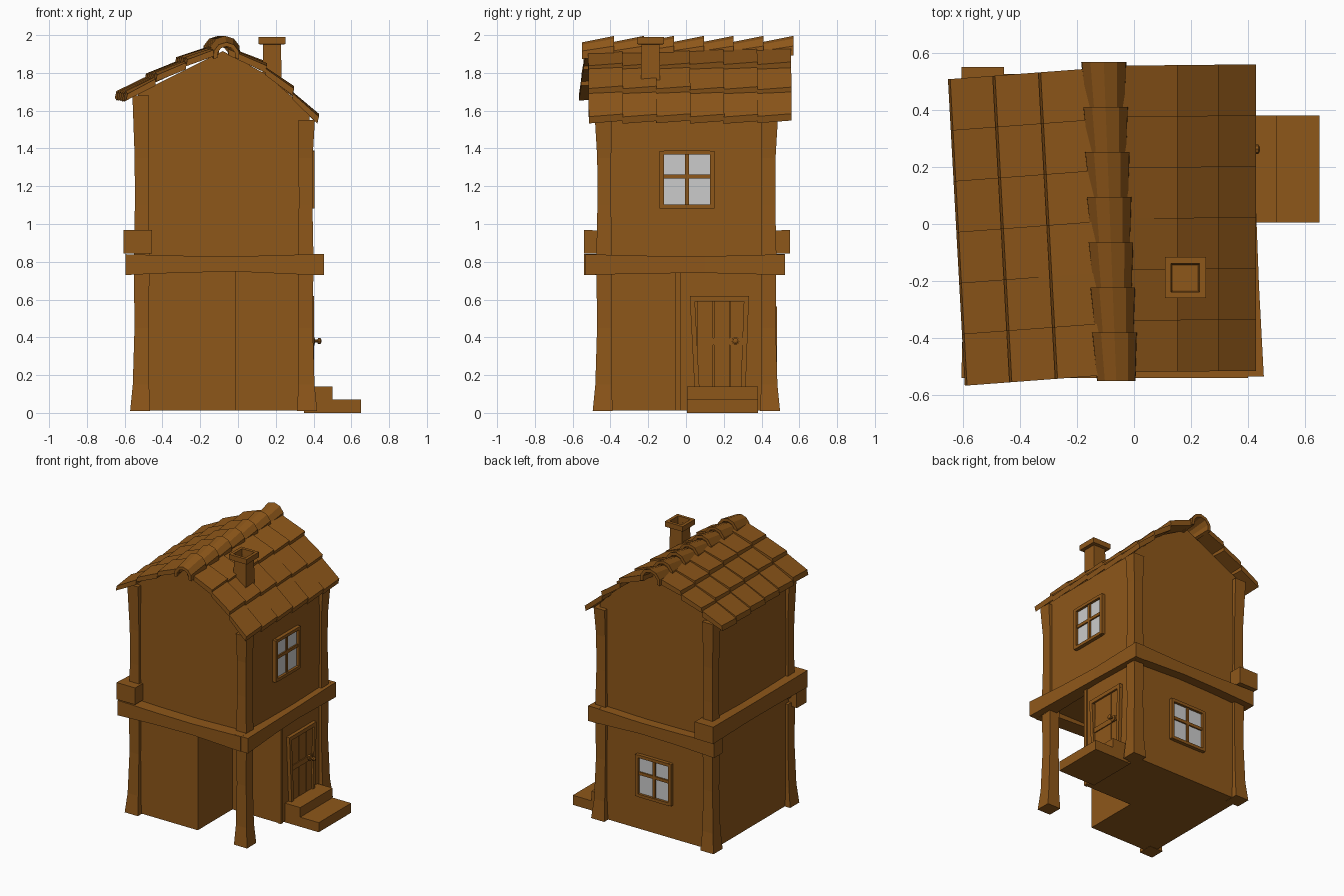
import bpy, bmesh, math, random

if "Cube" in bpy.data.objects:
    bpy.data.objects.remove(bpy.data.objects["Cube"])
random.seed(4)

wood = bpy.data.materials.new("wood")
wood.diffuse_color = (0.27, 0.095, 0.01, 1)
wood.use_nodes = True
wood.node_tree.nodes["Principled BSDF"].inputs["Base Color"].default_value = wood.diffuse_color


def loft(name, rings, mat=wood):
    """Skin a row of equal-length rings and cap both ends."""
    bm = bmesh.new()
    vs = [[bm.verts.new(p) for p in r] for r in rings]
    n = len(rings[0])
    for a, b in zip(vs, vs[1:]):
        for i in range(n):
            j = (i + 1) % n
            bm.faces.new((a[i], a[j], b[j], b[i]))
    bm.faces.new(vs[0])
    bm.faces.new(vs[-1])
    bmesh.ops.recalc_face_normals(bm, faces=bm.faces)
    me = bpy.data.meshes.new(name)
    bm.to_mesh(me)
    bm.free()
    ob = bpy.data.objects.new(name, me)
    bpy.context.collection.objects.link(ob)
    if mat:
        me.materials.append(mat)
    return ob


def rect_z(x0, x1, y0, y1, z):
    return [(x0, y0, z), (x1, y0, z), (x1, y1, z), (x0, y1, z)]


def box(name, x0, x1, y0, y1, z0, z1, mat=wood):
    return loft(name, [rect_z(x0, x1, y0, y1, z0), rect_z(x0, x1, y0, y1, z1)], mat)


# Walls: L-shaped ground floor with open porch corner, gabled upper floor
plan = [(-.53, -.45), (-.01, -.45), (-.01, -.05), (.378, -.05), (.378, .455), (-.53, .455)]
loft("ground_floor", [[(x, y, z) for x, y in plan] for z in (.012, .78)])
gable = [(-.53, .77), (.378, .77), (.378, 1.575), (.29, 1.67), (.145, 1.795), (-.08, 1.915), (-.53, 1.69)]
loft("upper_floor", [[(x, y, z) for x, z in gable] for y in (-.45, .455)])

# Corner posts, flared at both ends
for tx, sx, px in (("left", -1, -.51), ("right", 1, .358)):
    for ty, sy, py in (("front", -1, -.433), ("back", 1, .437)):
        top = 1.55 if sx > 0 else 1.68
        for lvl, prof in (("lower", [(.01, .053, .008), (.15, .043, .004), (.45, .038, 0), (.76, .041, 0)]),
                          ("upper", [(.80, .042, 0), (1.1, .036, 0), (1.35, .037, 0), (top, .044, .005)])):
            loft(f"{ty}_{tx}_{lvl}_post",
                 [rect_z(px + sx * o - h, px + sx * o + h, py + sy * o - h, py + sy * o + h, z) for z, h, o in prof])
# Porch and door-side corner trim
box("porch_corner_trim", .36, .386, -.056, -.03, .012, .76)

# Floor beams, slightly waisted
waist = [(0, 0), (.3, .008), (.6, .011), (1, 0)]
for nm, x0, x1, y0, y1 in (("front", -.595, .40, -.54, -.43), ("back", -.595, .40, .43, .525)):
    loft(nm + "_beam", [[(x0 + (x1 - x0) * t, y, z) for y, z in
                         ((y0, .73 + 1.6 * w), (y1, .73 + 1.6 * w), (y1, .84 - w), (y0, .84 - w))]
                        for t, w in waist])
loft("right_beam", [[(x, -.535 + 1.06 * t, z) for x, z in
                     ((.34, .73 + w), (.455 - .03 * t - w, .73 + w), (.455 - .03 * t - w, .84 - w), (.34, .84 - w))]
                    for t, w in waist])
loft("left_beam", [[(x, -.54 + 1.09 * t, z) for x, z in
                    ((-.605 + w, .845), (-.455, .845), (-.455, .968 - w), (-.605 + w, .968 - w))]
                   for t, w in waist])


# Windows: built facing +x or +y from local (u, z, depth)
def window(name, along_x, u, z, wall):
    def part(nm, u0, u1, z0, z1, d, mat=wood):
        a, b = (u + u0, u + u1), (wall - .01, wall + d)
        if along_x:
            box(f"{name}_{nm}", *a, *b, z + z0, z + z1, mat)
        else:
            box(f"{name}_{nm}", *b, *a, z + z0, z + z1, mat)
    part("glass", -.13, .13, -.14, .14, .008, None)
    for s, t in ((-1, "a"), (1, "b")):
        lo, hi = sorted((s * .122, s * .145))
        part("side_" + t, lo, hi, -.152, .152, .026)
        lo, hi = sorted((s * .132, s * .154))
        part("rail_" + t, -.122, .122, lo, hi, .026)
    part("upright_bar", -.01, .01, -.135, .135, .018)
    part("cross_bar", -.125, .125, .005, .027, .018)


window("upper_window", False, .005, 1.235, .378)
window("back_window", True, -.07, .41, .455)

# Door: planks, frame, cross rail and knob
for i in range(3):
    y = .062 + i * .085
    box(f"door_plank_{i}", .37, .39, y, y + .082, .14, .59)
for nm, yb, yt, w in (("left", .045, .02, .026), ("right", .29, .307, .026)):
    loft(f"door_{nm}_jamb", [rect_z(.365, .403, yb, yb + w, .135), rect_z(.365, .403, yt, yt + w, .615)])
box("door_lintel", .365, .403, .02, .333, .59, .618)
box("door_rail", .37, .397, .06, .305, .36, .397)


def disc(x, r, n=8):
    return [(x, .262 + r * math.cos(k * math.tau / n), .38 + r * math.sin(k * math.tau / n)) for k in range(n)]


loft("door_knob", [disc(.39, .022), disc(.405, .022), disc(.407, .008), disc(.42, .008),
                   disc(.424, .016), disc(.436, .016), disc(.442, .006)])

# Entrance steps
box("lower_step", .35, .65, .005, .38, 0, .07)
box("upper_step", .35, .5, .005, .38, .07, .14)


# Roof tiles: three overlapping courses, six tiles each, on both slopes
def roof(side, pts, ys, shear_x, shear_y):
    for c in range(2, -1, -1):
        (xu, zu), (xl, zl) = pts[c], pts[c + 1]
        for r in range(6):
            lift = random.uniform(0, .01)
            rings = []
            for y, dz in ((ys + r * .1785, 0), (ys + (r + 1) * .1785 + .003, .014)):
                d = dz + lift
                q = ((xu, zu - .012), (xl, zl + d), (xl + .008, zl + d + .036), (xu, zu + d * .5 + .02))
                rings.append([(x + shear_x * (y + .55), y + shear_y * (x + .13), z) for x, z in q])
            loft(f"{side}_tile_{c}_{r}", rings)


roof("right", [(-.05, 1.905), (.145, 1.80), (.288, 1.672), (.42, 1.53)], -.52, 0, .01)
roof("left", [(-.10, 1.91), (-.275, 1.83), (-.435, 1.745), (-.592, 1.645)], -.532, -.055, .075)

# Ridge caps: tapered half tubes, wide end overlapping the next one
for i in range(7):
    y0 = -.55 + i * .158
    rings = []
    for y, r, cz in ((y0, .070, 1.892), (y0 + .17, .082, 1.914)):
        cx = -.062 - .044 * (y + .55) / 1.12
        ang = [math.radians(-15 + 210 * k / 6) for k in range(7)]
        rings.append([(cx + r * math.cos(a), y, cz + r * math.sin(a)) for a in ang] +
                     [(cx + (r - .022) * math.cos(a), y, cz + (r - .022) * math.sin(a)) for a in reversed(ang)])
    loft(f"ridge_cap_{i}", rings)

# Chimney with a hollow cap
loft("chimney", [rect_z(.18 - h, .18 + h, -.188 - h, -.188 + h, z) for h, z in
                 ((.051, 1.70), (.048, 1.95), (.072, 1.952), (.072, 1.99), (.05, 1.99), (.045, 1.86))])
